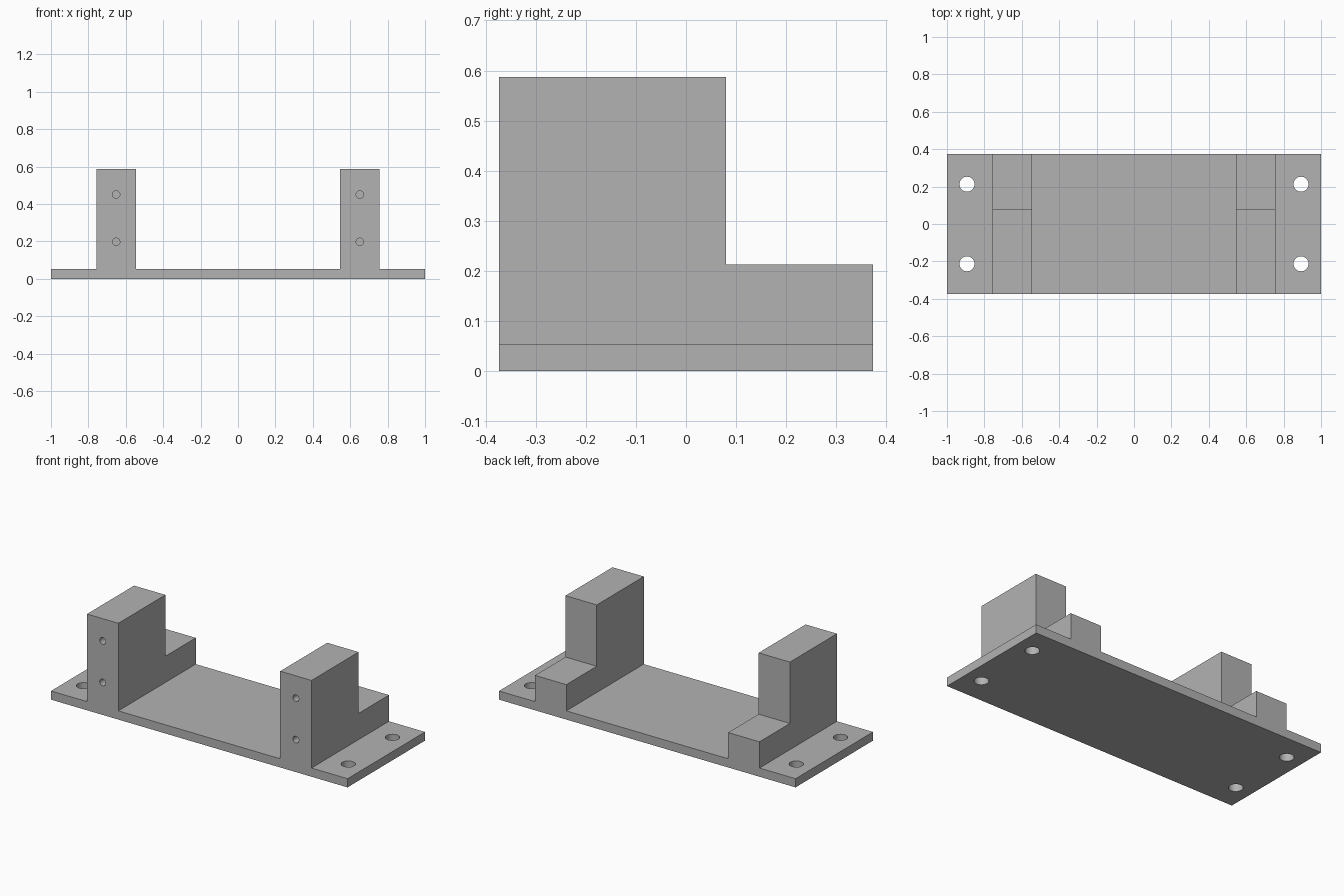
import bpy, bmesh, math
from mathutils import Matrix, Vector

if "Cube" in bpy.data.objects:
    bpy.data.objects.remove(bpy.data.objects["Cube"])

HALF_Y = 0.373            # half depth of the bracket
PLATE_T = 0.053           # base plate thickness
POST_IN, POST_OUT = 0.546, 0.757
POST_H, STEP_H, STEP_Y = 0.587, 0.213, 0.08
HOLE_DEPTH = 0.27         # blind screw holes in the posts


def add_box(bm, lo, hi):
    lo, hi = Vector(lo), Vector(hi)
    m = Matrix.Translation((lo + hi) / 2) @ Matrix.Diagonal((*(hi - lo), 1))
    bmesh.ops.create_cube(bm, size=1, matrix=m)


def add_cylinder(bm, centre, radius, length, rot=Matrix()):
    bmesh.ops.create_cone(bm, cap_ends=True, segments=32, radius1=radius, radius2=radius,
                          depth=length, matrix=Matrix.Translation(centre) @ rot)


def make_object(name, bm):
    bmesh.ops.recalc_face_normals(bm, faces=bm.faces)
    mesh = bpy.data.meshes.new(name)
    bm.to_mesh(mesh)
    bm.free()
    obj = bpy.data.objects.new(name, mesh)
    bpy.context.collection.objects.link(obj)
    return obj


# Plate and two full-depth posts: mirrored front profile, extruded along y
right = [(POST_IN, PLATE_T), (POST_IN, POST_H), (POST_OUT, POST_H),
         (POST_OUT, PLATE_T), (1, PLATE_T), (1, 0)]
profile = right + [(-x, z) for x, z in reversed(right)]
bm = bmesh.new()
face = bm.faces.new([bm.verts.new((x, -HALF_Y, z)) for x, z in profile])
ext = bmesh.ops.extrude_face_region(bm, geom=[face], use_keep_orig=True)
bmesh.ops.translate(bm, vec=(0, 2 * HALF_Y, 0),
                    verts=[v for v in ext["geom"] if isinstance(v, bmesh.types.BMVert)])
bracket = make_object("mounting_bracket", bm)

# Cutter: rear steps, blind screw holes in the posts, mounting holes in the plate
bm = bmesh.new()
along_y = Matrix.Rotation(math.pi / 2, 4, 'X')
for s in (-1, 1):
    cx = s * (POST_IN + POST_OUT) / 2
    add_box(bm, (cx - 0.2, STEP_Y, STEP_H), (cx + 0.2, HALF_Y + 0.1, POST_H + 0.1))
    for z in (0.198, 0.451):
        add_cylinder(bm, (cx, -HALF_Y, z), 0.02, 2 * HOLE_DEPTH, along_y)
    for y in (-0.213, 0.213):
        add_cylinder(bm, (s * 0.893, y, PLATE_T / 2), 0.04, 0.2)
cutter = make_object("hole_cutter", bm)
cutter.hide_render = True

# Cut, then drop the cutter
mod = bracket.modifiers.new("cuts", 'BOOLEAN')
mod.operation, mod.solver, mod.object = 'DIFFERENCE', 'EXACT', cutter
bpy.context.view_layer.objects.active = bracket
bracket.select_set(True)
bpy.ops.object.modifier_apply(modifier=mod.name)
bpy.data.objects.remove(cutter)
bpy.ops.object.shade_smooth_by_angle(angle=math.radians(30))

# One flat grey
grey = bpy.data.materials.new("light grey")
grey.diffuse_color = (0.45, 0.45, 0.45, 1)
grey.use_nodes = True
grey.node_tree.nodes["Principled BSDF"].inputs["Base Color"].default_value = grey.diffuse_color
bracket.data.materials.clear()
bracket.data.materials.append(grey)
